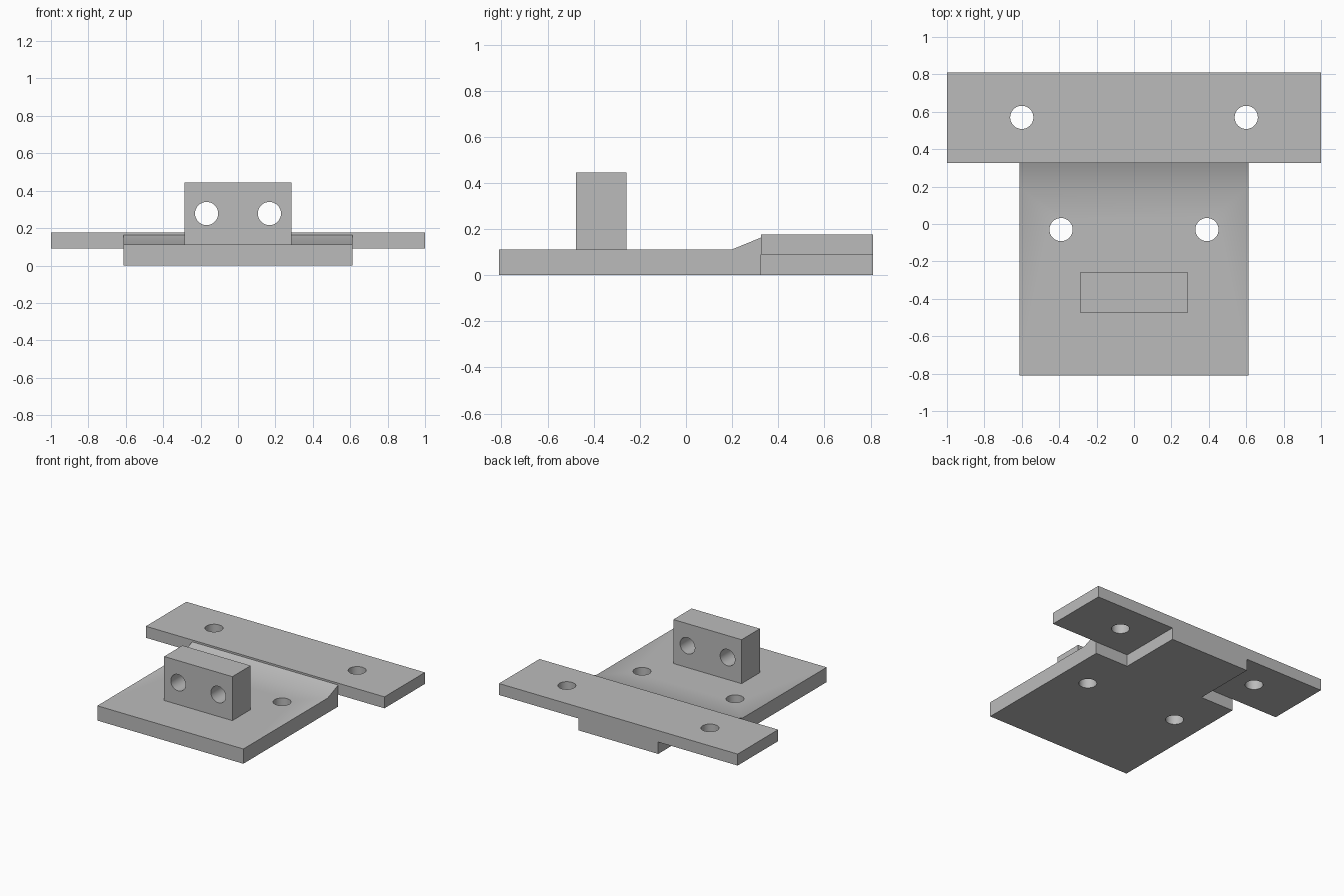
import bpy, bmesh, math
from mathutils import Matrix, Vector

cube = bpy.data.objects.get("Cube")
if cube:
    bpy.data.objects.remove(cube, do_unlink=True)

grey = bpy.data.materials.new("plain grey")
grey.use_nodes = True
colour = (0.5, 0.5, 0.5, 1)
grey.diffuse_color = colour
grey.node_tree.nodes["Principled BSDF"].inputs["Base Color"].default_value = colour

HOLE_RADIUS = 0.062


def make_object(name, bm):
    bmesh.ops.recalc_face_normals(bm, faces=bm.faces[:])
    mesh = bpy.data.meshes.new(name)
    bm.to_mesh(mesh)
    bm.free()
    mesh.materials.append(grey)
    obj = bpy.data.objects.new(name, mesh)
    bpy.context.collection.objects.link(obj)
    return obj


def extrude_profile(name, profile, half_width):
    """Side profile in (y, z), extruded symmetrically along x."""
    bm = bmesh.new()
    face = bm.faces.new([bm.verts.new((-half_width, y, z)) for y, z in profile])
    out = bmesh.ops.extrude_face_region(bm, geom=[face])
    moved = [v for v in out["geom"] if isinstance(v, bmesh.types.BMVert)]
    bmesh.ops.translate(bm, verts=moved, vec=(2 * half_width, 0, 0))
    return make_object(name, bm)


def block(name, half_width, y0, y1, z0, z1):
    return extrude_profile(name, [(y0, z0), (y1, z0), (y1, z1), (y0, z1)], half_width)


def drill_pair(obj, centre, axis):
    """Cut a mirrored pair of round through holes along the given axis."""
    bm = bmesh.new()
    turn = Vector((0, 0, 1)).rotation_difference(Vector(axis)).to_matrix().to_4x4()
    for side in (-1, 1):
        place = Matrix.Translation((side * centre[0], centre[1], centre[2]))
        bmesh.ops.create_cone(bm, cap_ends=True, segments=48, radius1=HOLE_RADIUS,
                              radius2=HOLE_RADIUS, depth=0.5, matrix=place @ turn)
    cutter = make_object("hole_cutter", bm)
    cutter.hide_render = True
    mod = obj.modifiers.new("holes", "BOOLEAN")
    mod.operation = "DIFFERENCE"
    mod.solver = "EXACT"
    mod.object = cutter
    bpy.context.view_layer.objects.active = obj
    bpy.ops.object.modifier_apply(modifier=mod.name)
    bpy.data.objects.remove(cutter, do_unlink=True)


# Base plate with a ramp rising to the rear bar
base = extrude_profile("base_plate", [(-0.81, 0), (0.325, 0), (0.325, 0.163),
                                      (0.2, 0.112), (-0.81, 0.112)], 0.612)
drill_pair(base, (0.39, -0.03, 0.05), (0, 0, 1))

# Narrow tongue running under the rear bar
tongue = block("rear_tongue", 0.334, 0.325, 0.81, 0, 0.09)

# Wide mounting bar across the back
bar = block("rear_bar", 1.0, 0.325, 0.81, 0.09, 0.177)
drill_pair(bar, (0.6, 0.57, 0.13), (0, 0, 1))

# Upright lug with two cross holes
lug = block("upright_lug", 0.286, -0.476, -0.257, 0.112, 0.445)
drill_pair(lug, (0.168, -0.366, 0.278), (0, 1, 0))

# Round hole walls, crisp edges
bpy.ops.object.select_all(action="DESELECT")
for part in (base, tongue, bar, lug):
    part.select_set(True)
bpy.context.view_layer.objects.active = base
bpy.ops.object.shade_smooth_by_angle(angle=math.radians(30))
